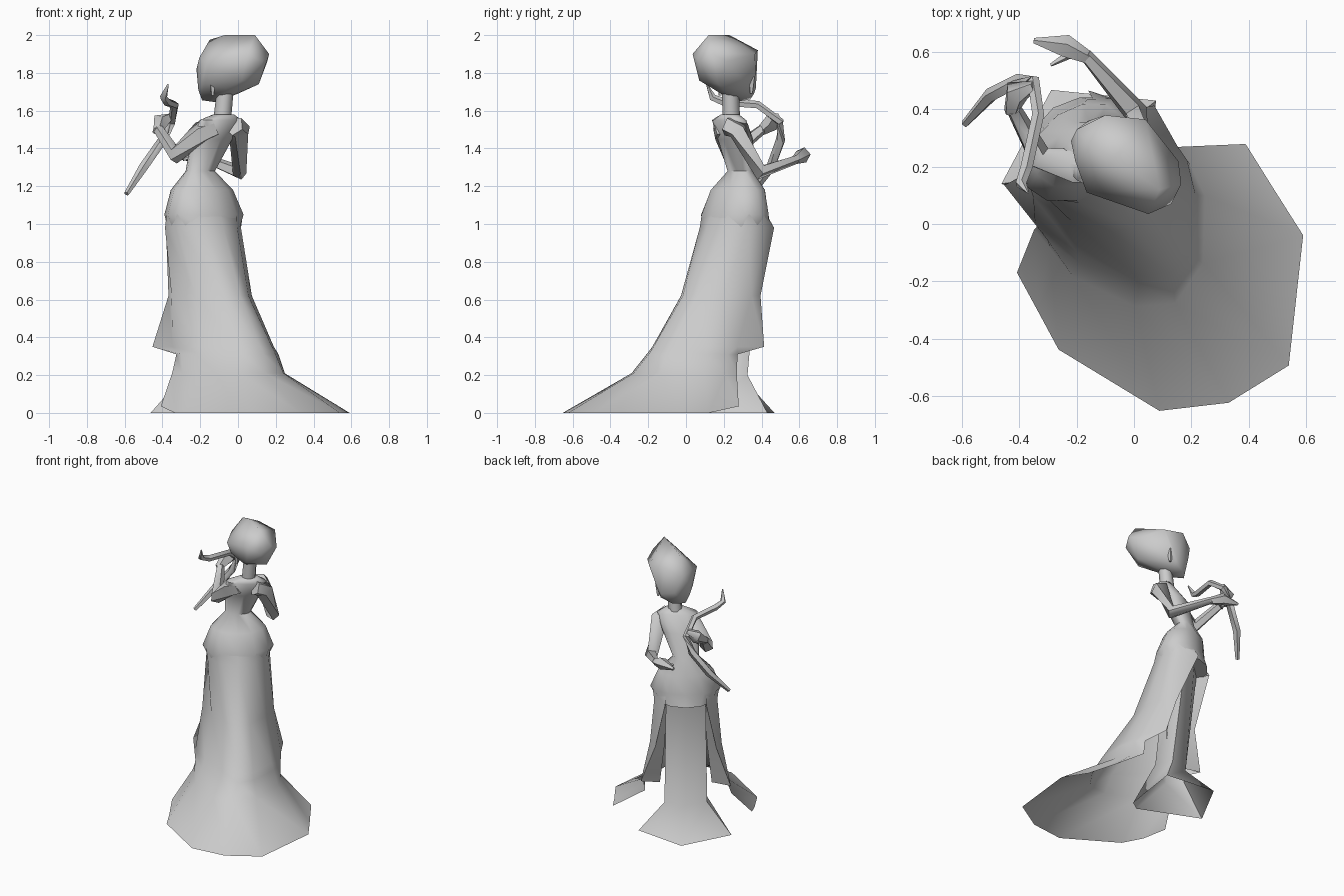
import bpy, bmesh, math
from mathutils import Vector

if "Cube" in bpy.data.objects:
    bpy.data.objects.remove(bpy.data.objects["Cube"], do_unlink=True)

grey = bpy.data.materials.new("pale grey")
grey.use_nodes = True
grey.diffuse_color = (0.6, 0.6, 0.6, 1)
grey.node_tree.nodes["Principled BSDF"].inputs["Base Color"].default_value = (0.6, 0.6, 0.6, 1)

# The figure stands turned: side and rear are her own axes on the ground
SIDE, REAR = Vector((0.82, 0.57, 0)), Vector((0.57, -0.82, 0))


def place(side, rear, z):
    return SIDE * side + REAR * rear + Vector((0, 0, z))


def finish(name, bm, angle):
    bmesh.ops.remove_doubles(bm, verts=bm.verts, dist=0.0005)
    bmesh.ops.recalc_face_normals(bm, faces=bm.faces)
    mesh = bpy.data.meshes.new(name)
    bm.to_mesh(mesh)
    bm.free()
    mesh.materials.append(grey)
    obj = bpy.data.objects.new(name, mesh)
    bpy.context.collection.objects.link(obj)
    bpy.ops.object.select_all(action="DESELECT")
    obj.select_set(True)
    bpy.context.view_layer.objects.active = obj
    bpy.ops.object.shade_smooth_by_angle(angle=math.radians(angle))
    return obj


def loft(name, rings, closed=True, caps=True, angle=65):
    """Skin a list of rings that all have the same number of points."""
    bm = bmesh.new()
    rows = [[bm.verts.new(p) for p in ring] for ring in rings]
    count = len(rows[0])
    for low, high in zip(rows, rows[1:]):
        for i in range(count if closed else count - 1):
            j = (i + 1) % count
            bm.faces.new((low[i], low[j], high[j], high[i]))
    if closed and caps:
        bm.faces.new(rows[0])
        bm.faces.new(rows[-1])
    return finish(name, bm, angle)


def hull(name, points, angle=80):
    bm = bmesh.new()
    for p in points:
        bm.verts.new(p)
    result = bmesh.ops.convex_hull(bm, input=bm.verts)
    loose = [v for v in result["geom_interior"] if isinstance(v, bmesh.types.BMVert)]
    bmesh.ops.delete(bm, geom=loose, context="VERTS")
    return finish(name, bm, angle)


def limb(name, path, radii, sides=5):
    """Tapered tube along a path of points."""
    path = [Vector(p) for p in path]
    rings = []
    for i, p in enumerate(path):
        along = (path[min(i + 1, len(path) - 1)] - path[max(i - 1, 0)]).normalized()
        across = along.cross(Vector((0.3, -0.2, 1))).normalized()
        up = across.cross(along)
        turns = [math.tau * k / sides for k in range(sides)]
        rings.append([p + radii[i] * (across * math.cos(t) + up * math.sin(t)) for t in turns])
    return loft(name, rings)


def oval(z, side, rear, wide, deep, sides=12):
    turns = [math.tau * k / sides for k in range(sides)]
    return [place(side + wide * math.cos(t), rear + deep * math.sin(t), z) for t in turns]


def mirrored(z, half, twist=0):
    """Ring from one front edge round the back to the other edge."""
    both = half + [(-s, r) for s, r in reversed(half[:-1])]
    return [place(s, r + twist * s, z) for s, r in both]


# Bodice and hips
loft("bodice", [oval(*row) for row in (
    (0.97, 0, -0.32, 0.195, 0.175),
    (1.05, 0, -0.316, 0.233, 0.155),
    (1.18, 0, -0.335, 0.18, 0.13),
    (1.28, 0, -0.35, 0.085, 0.06),
    (1.45, 0.035, -0.295, 0.122, 0.082),
    (1.55, 0.055, -0.24, 0.132, 0.062),
    (1.58, 0.07, -0.235, 0.06, 0.045),
)])

# Overskirt, open at the front, flowing into the train
tuck = [(0.265, -0.17), (0.28, -0.1), (0.235, 0.02), (0.105, 0.19), (0, 0.24)]
knee = [(0.295, -0.335), (0.28, -0.17), (0.22, -0.01), (0.1, 0.16), (0, 0.21)]
thigh = [(0.2, -0.35), (0.235, -0.27), (0.175, -0.13), (0.08, -0.02), (0, 0.02)]
hip = [(0.135, -0.475), (0.207, -0.38), (0.2, -0.26), (0.11, -0.165), (0, -0.135)]
belt = [(0.13, -0.43), (0.218, -0.35), (0.212, -0.26), (0.12, -0.185), (0, -0.163)]
ankle = [(0.27, -0.14), (0.28, -0.06), (0.26, 0.06), (0.12, 0.25), (-0.04, 0.31),
         (-0.16, 0.24), (-0.28, 0.03), (-0.29, -0.1), (-0.298, -0.183)]
hem = [(0.48, -0.007), (0.471, 0.18), (0.463, 0.37), (0.162, 0.715), (-0.085, 0.702),
       (-0.30, 0.587), (-0.467, 0.21), (-0.45, 0.06), (-0.433, -0.094)]
loft("overskirt_and_train", [
    [place(s, r, 0.035 if r < 0 else 0) for s, r in hem],
    [place(s, r, 0.21) for s, r in ankle],
    mirrored(0.31, tuck, 0.08),
    mirrored(0.35, knee, 0.12),
    mirrored(0.62, thigh, 0.04),
    mirrored(0.98, hip),
    mirrored(1.05, belt),
], closed=False)

# Inner faces of the skirt opening
for name, sign in (("left_skirt_lining", 1), ("right_skirt_lining", -1)):
    loft(name, [[place(sign * a, b + twist * sign * a, z), place(sign * c, d, z - 0.02)]
                for a, b, c, d, z, twist in (
        (0.295, -0.335, 0.17, -0.27, 0.35, 0.12),
        (0.2, -0.35, 0.14, -0.28, 0.62, 0.04),
        (0.135, -0.475, 0.12, -0.35, 0.98, 0),
    )], closed=False)

# Underskirt with flared hem
panel = [(0.13, -0.39), (0, -0.41), (-0.13, -0.39), (-0.1, -0.25), (0.1, -0.25)]
shin = [(0.14, -0.3), (0, -0.35), (-0.14, -0.3), (-0.13, -0.18), (0.13, -0.18)]
flare = [(0.31, -0.31), (0.03, -0.55), (-0.3, -0.38), (-0.06, 0), (0.02, 0)]
loft("underskirt", [[place(s, r, z) for s, r in ring]
                    for z, ring in ((0, flare), (0.2, shin), (0.99, panel))], caps=False)

# Neck, then head with gathered hair
limb("neck", [(-0.085, 0.24, 1.54), (-0.065, 0.235, 1.73)], [0.047, 0.044], sides=8)
hull("head_and_hair", [
    # face
    (-0.21, 0.26, 1.71), (-0.22, 0.29, 1.82), (-0.19, 0.28, 1.655), (-0.12, 0.26, 1.645),
    (-0.13, 0.34, 1.66), (-0.16, 0.36, 1.75), (-0.2, 0.33, 1.86), (-0.06, 0.37, 1.72),
    (-0.18, 0.18, 1.74), (-0.05, 0.36, 1.69),
    # hair
    (0.165, 0.14, 1.9), (0.13, 0.07, 1.86), (0.05, 0.035, 1.9), (0.09, 0.12, 2.0),
    (-0.07, 0.23, 2.0), (-0.15, 0.27, 1.975), (-0.205, 0.22, 1.88), (-0.165, 0.11, 1.85),
    (0.04, 0.365, 1.9), (-0.1, 0.38, 1.92), (0.11, 0.17, 1.74), (0.02, 0.07, 1.76),
    (0.0, 0.25, 1.69), (-0.06, 0.14, 1.72), (0.155, 0.22, 1.86),
])
for name, spot in (("left_ear", (-0.02, 0.345, 1.69)), ("right_ear", (-0.135, 0.18, 1.68))):
    base = Vector(spot)
    limb(name, [base, base + Vector((0, 0, 0.09))], [0.008, 0.022], sides=4)

# Arms
limb("left_arm", [(-0.02, 0.22, 1.52), (0.01, 0.28, 1.495), (0.005, 0.39, 1.275), (-0.17, 0.59, 1.345)],
     [0.055, 0.06, 0.044, 0.024])
limb("left_hand", [(-0.16, 0.58, 1.34), (-0.24, 0.62, 1.365), (-0.35, 0.64, 1.36)], [0.024, 0.042, 0.01])
limb("left_thumb", [(-0.21, 0.6, 1.36), (-0.29, 0.555, 1.34)], [0.018, 0.006], sides=4)
limb("right_arm", [(-0.12, 0.2, 1.515), (-0.19, 0.2, 1.485), (-0.33, 0.23, 1.365), (-0.42, 0.4, 1.5)],
     [0.055, 0.063, 0.046, 0.028])
limb("right_hand", [(-0.43, 0.39, 1.49), (-0.41, 0.46, 1.54), (-0.35, 0.48, 1.57)], [0.026, 0.047, 0.02])

# Crooked branch held in the right hand
limb("branch", [
    (-0.59, 0.35, 1.16), (-0.5, 0.45, 1.3), (-0.4, 0.5, 1.44), (-0.35, 0.5, 1.54),
    (-0.335, 0.38, 1.63), (-0.375, 0.2, 1.645), (-0.395, 0.14, 1.67), (-0.37, 0.11, 1.74),
], [0.014, 0.026, 0.026, 0.022, 0.022, 0.022, 0.02, 0.004])
